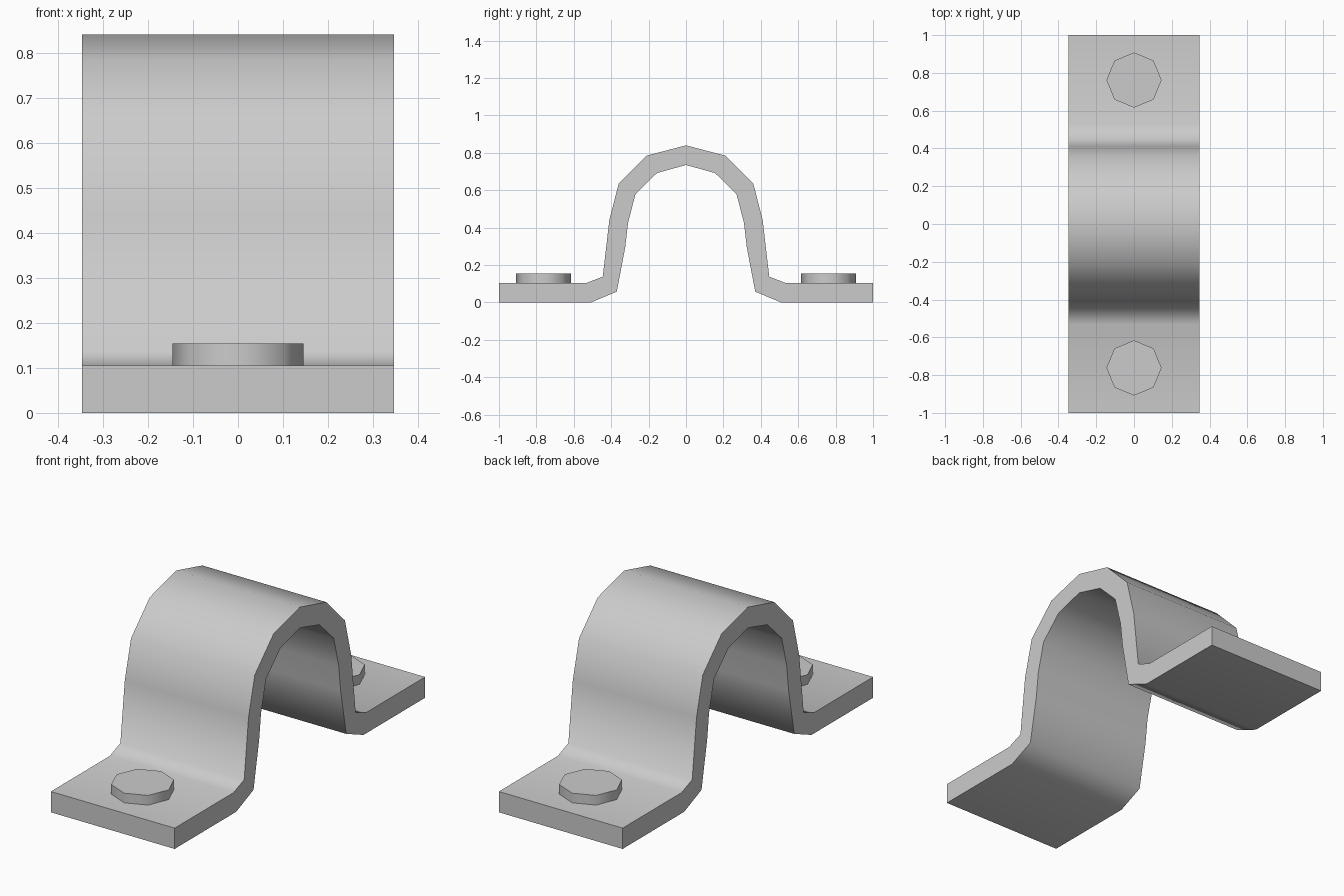
import bpy, bmesh
from math import radians

if "Cube" in bpy.data.objects:
    bpy.data.objects.remove(bpy.data.objects["Cube"])

HALF_WIDTH = 0.346
FOOT_TOP = 0.105


def finish(name, bm):
    bmesh.ops.recalc_face_normals(bm, faces=bm.faces)
    mesh = bpy.data.meshes.new(name)
    bm.to_mesh(mesh)
    bm.free()
    mesh.shade_smooth()
    mesh.set_sharp_from_angle(angle=radians(70))
    obj = bpy.data.objects.new(name, mesh)
    bpy.context.collection.objects.link(obj)
    return obj


# Strap: mirrored half profile (y, z), extruded along x
outer = [(0, 0.84), (0.21, 0.785), (0.36, 0.635), (0.41, 0.44),
         (0.445, 0.138), (0.53, FOOT_TOP), (1, FOOT_TOP)]
inner = [(1, 0), (0.508, 0), (0.37, 0.058), (0.325, 0.295),
         (0.31, 0.425), (0.27, 0.58), (0.155, 0.692), (0, 0.735)]
half = outer + inner
profile = half + [(-y, z) for y, z in reversed(half[1:-1])]

bm = bmesh.new()
side = bm.faces.new([bm.verts.new((-HALF_WIDTH, y, z)) for y, z in profile])
result = bmesh.ops.extrude_face_region(bm, geom=[side], use_keep_orig=True)
moved = [v for v in result["geom"] if isinstance(v, bmesh.types.BMVert)]
bmesh.ops.translate(bm, verts=moved, vec=(2 * HALF_WIDTH, 0, 0))
finish("strap", bm)

# Bolt heads: one low octagonal disc on each foot
for name, y in (("front_bolt", -0.762), ("back_bolt", 0.762)):
    bm = bmesh.new()
    bmesh.ops.create_cone(bm, cap_ends=True, segments=8,
                          radius1=0.146, radius2=0.146, depth=0.05)
    bolt = finish(name, bm)
    bolt.location = (0, y, FOOT_TOP + 0.024)
